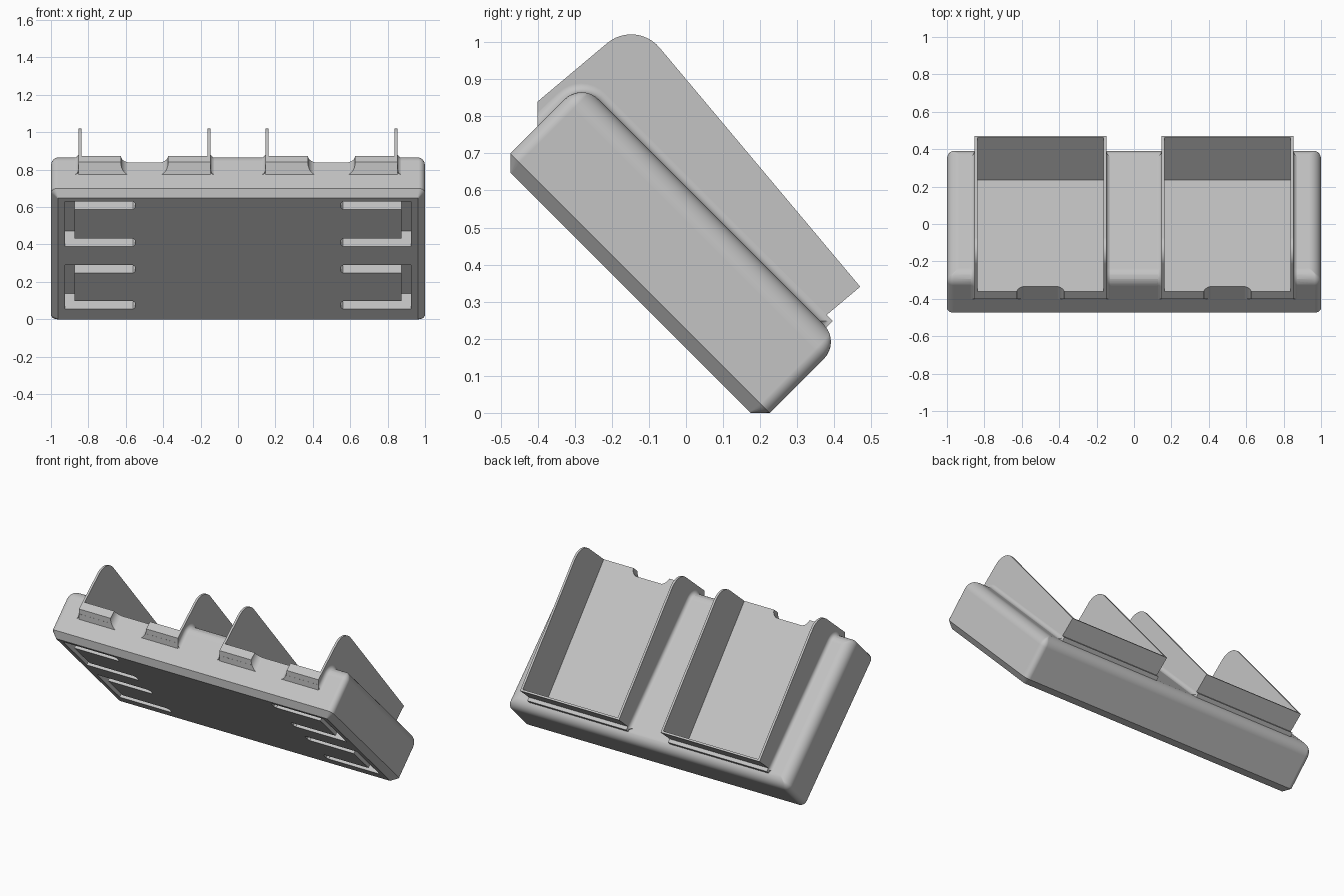
import bpy, bmesh
from math import sin, cos, pi, sqrt
from mathutils import Vector

if "Cube" in bpy.data.objects:
    bpy.data.objects.remove(bpy.data.objects["Cube"])

grey = bpy.data.materials.new("plain_grey")
grey.use_nodes = True
colour = (0.55, 0.55, 0.55, 1)
grey.diffuse_color = colour
grey.node_tree.nodes["Principled BSDF"].inputs["Base Color"].default_value = colour

# Stand measurements: u runs down the slope, n is normal to the slope
U0, U1, N0, N1 = -0.83, 0.16, 0.123, 0.431
CHAMFER, FILLET, CORNER = 0.037, 0.065, 0.035
TRAY_X, HALF, WALL, FLARE = 0.5, 0.352, 0.014, 0.025


def slope(x, u, n):
    """Stand frame, leaning 45 degrees."""
    return Vector((x, (u + n) / sqrt(2), (n - u) / sqrt(2)))


def tray_frame(x, a, b):
    """Tray frame: a rises off the tray floor, b runs down along it."""
    s, c = 0.643, 0.766
    return Vector((x, -0.4 + c * a + s * b, 0.84 + s * a - c * b))


def arc(cx, cy, r, start, end, steps=8):
    angles = [(start + (end - start) * i / steps) * pi / 180 for i in range(steps + 1)]
    return [(cx + r * cos(t), cy + r * sin(t)) for t in angles]


def loft(name, rings):
    """Closed solid through rings with equal point counts."""
    bm = bmesh.new()
    loops = [[bm.verts.new(p) for p in ring] for ring in rings]
    count = len(loops[0])
    for low, high in zip(loops, loops[1:]):
        for i in range(count):
            j = (i + 1) % count
            bm.faces.new((low[i], low[j], high[j], high[i]))
    bm.faces.new(loops[0])
    bm.faces.new(loops[-1])
    bmesh.ops.recalc_face_normals(bm, faces=bm.faces)
    mesh = bpy.data.meshes.new(name)
    bm.to_mesh(mesh)
    bm.free()
    mesh.materials.append(grey)
    obj = bpy.data.objects.new(name, mesh)
    bpy.context.collection.objects.link(obj)
    return obj


def combine(target, other, operation):
    """Apply a boolean and discard the second solid."""
    mod = target.modifiers.new("combine", 'BOOLEAN')
    mod.operation, mod.solver, mod.object = operation, 'EXACT', other
    bpy.context.view_layer.objects.active = target
    bpy.ops.object.modifier_apply(modifier=mod.name)
    bpy.data.objects.remove(other)


def body_ring(inset, n):
    """Rounded rectangle across the stand at height n."""
    r = max(CORNER - inset, 0.004)
    hx, lo, hi = 1 - inset - r, U0 + inset + r, U1 - inset - r
    pts = (arc(hx, hi, r, 0, 90, 5) + arc(-hx, hi, r, 90, 180, 5)
           + arc(-hx, lo, r, 180, 270, 5) + arc(hx, lo, r, 270, 360, 5))
    return [slope(x, u, n) for x, u in pts]


# Leaning body: chamfered base, rounded top rim
rings = [body_ring(CHAMFER, N0), body_ring(0, N0 + CHAMFER)]
for inset, n in arc(FILLET, N1 - FILLET, FILLET, 180, 90):
    rings.append(body_ring(inset, n))
stand = loft("tilted_stand", rings)


def collar_ring(x, e):
    """Body outline grown by e, for the flare at the foot of a tray wall."""
    r = FILLET + e
    pts = [(U0 - e, 0.264 + e)]
    pts += arc(U0 + FILLET, N1 - FILLET, r, 180, 90)
    pts += [(0.08 + e, N1 + e), (0.08 + e, 0.264 + e)]
    return [slope(x, u, n) for u, n in pts]


# Two trays with tall side walls, foot flares and a finger gap at the front
side = [(0, 0)] + arc(0.245, 0.1, 0.1, -90, 0, 12)
side += [(0.345, 0.942), (0.03, 0.942), (-0.09, 0.107)]
for cx in (-TRAY_X, TRAY_X):
    tray = loft("tray", [[tray_frame(x, a, b) for a, b in side]
                         for x in (cx - HALF, cx + HALF)])

    flare = [(FLARE - s, max(e, -0.001)) for s, e in
             [(FLARE - FLARE * sin(t * pi / 12), FLARE - FLARE * cos(t * pi / 12) - 0.0005)
              for t in range(7)]]
    # flare pairs: distance in from the outer foot, growth of the outline
    rings = [collar_ring(cx - HALF - FLARE + d, e) for d, e in flare]
    rings += [collar_ring(cx + HALF + FLARE - d, e) for d, e in reversed(flare)]
    combine(tray, loft("wall_flare", rings), 'UNION')

    w, r, base = 0.127, 0.05, U0 + 0.002
    gap = [(-w, -1.1)] + arc(r - w, base - r, r, 180, 90)
    gap += arc(w - r, base - r, r, 90, 0) + [(w, -1.1)]
    combine(tray, loft("finger_gap", [[slope(cx + x, u, n) for x, u in gap]
                                      for n in (0.1, 0.75)]), 'DIFFERENCE')
    combine(stand, tray, 'UNION')

    pocket = [(0.05, -0.3), (0.05, 0.93), (0.7, 0.93), (0.7, -0.3)]
    inner = HALF - WALL
    combine(stand, loft("tray_pocket", [[tray_frame(x, a, b) for a, b in pocket]
                                        for x in (cx - inner, cx + inner)]), 'DIFFERENCE')

# C-shaped slots around four tongues in the underside
for sx in (-1, 1):
    for top, bottom in ((-0.767, -0.428), (-0.286, 0.046)):
        t, b = top + 0.06, bottom - 0.06
        c = 0.012
        outline = [(0.925, top), (0.55 + c, top), (0.55, top + c), (0.55, t - c),
                   (0.55 + c, t), (0.875, t), (0.875, b), (0.55 + c, b),
                   (0.55, b + c), (0.55, bottom - c), (0.55 + c, bottom), (0.925, bottom)]
        slot = loft("tongue_slot", [[slope(sx * x, u, n) for x, u in outline]
                                    for n in (0.05, 0.24)])
        combine(stand, slot, 'DIFFERENCE')

# Smooth fillets, crisp corners
bpy.ops.object.select_all(action='DESELECT')
stand.select_set(True)
bpy.context.view_layer.objects.active = stand
bpy.ops.object.shade_smooth_by_angle(angle=pi / 6)
weighted = stand.modifiers.new("flat_panels", 'WEIGHTED_NORMAL')
weighted.keep_sharp = True
